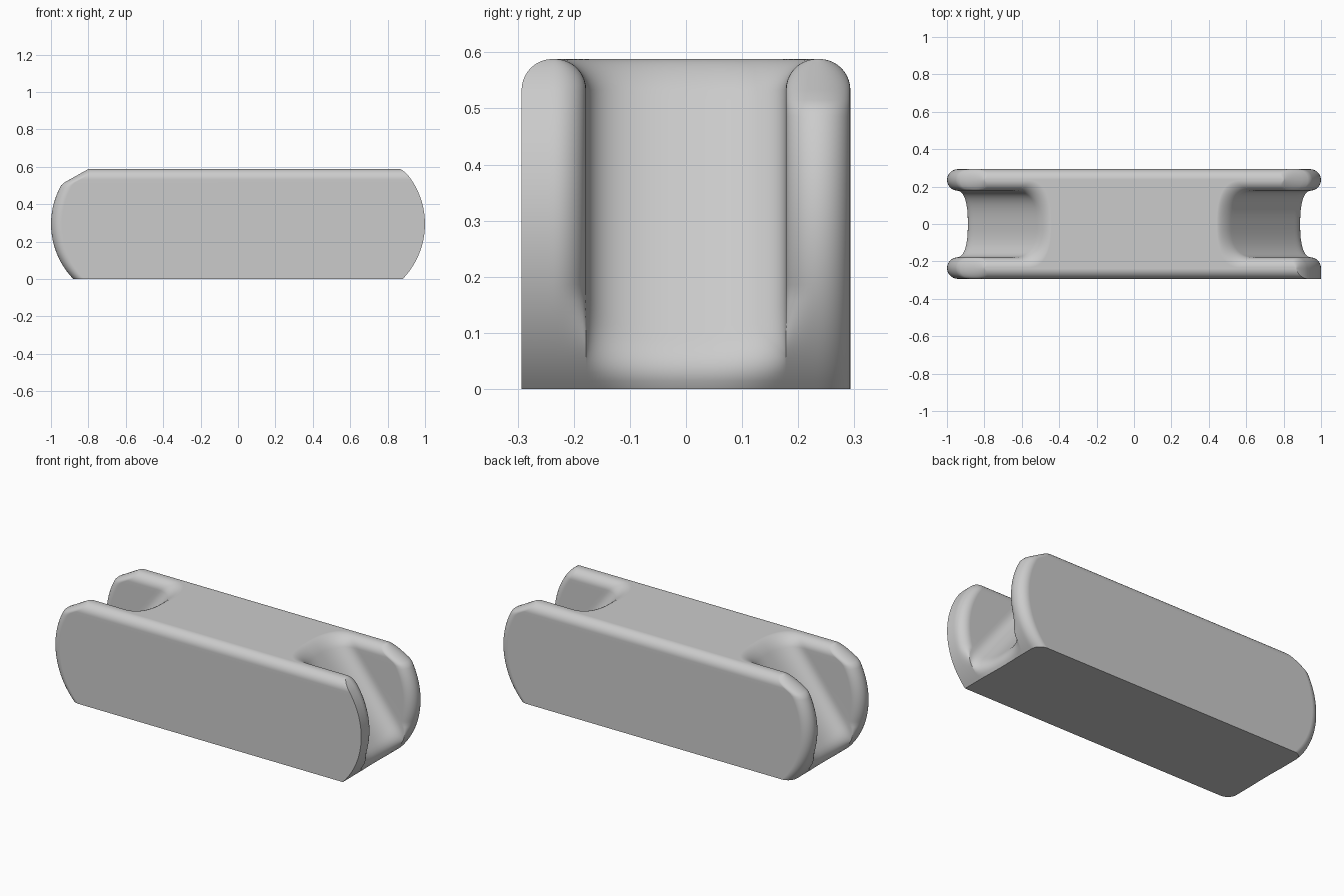
import bpy, bmesh
from math import sin, cos, pi, sqrt

cube = bpy.data.objects.get("Cube")
if cube:
    bpy.data.objects.remove(cube, do_unlink=True)

TOP = 0.588          # overall height
PRONG_Y = 0.2355     # centre line of each prong
PRONG_HALF = 0.0575  # half thickness of each prong
ROUND = 0.055        # top edge radius
STEPS = 10


def arc_end(z):
    """Bulging end face of the block."""
    return 0.577 + sqrt(0.1786 - (z - TOP / 2) ** 2)


def soft_min(a, b, k=0.08):
    h = max(k - abs(a - b), 0) / k
    return min(a, b) - h * h * k / 4


def half_end(sx, sy, z, inset):
    """Outline of one prong, from its outer side to the middle of the slot."""
    square = sx > 0 and sy < 0
    full = arc_end(z)
    tip = full
    if square:
        tip -= 0.015 * (inset / ROUND)
    else:
        tip = min(full, 0.80 + 0.13 * (TOP - z) / 0.073)
    r = PRONG_HALF - inset
    floor = 0.475 + 0.78 * (TOP - z) - 0.6 * inset
    depth = 0.13
    crease = soft_min(floor + depth, full)
    inner = min(r, max(tip - crease, 0))
    pts = []
    # outer corner of the prong
    for i in range(STEPS, 0, -1):
        a = i / STEPS * pi / 2
        x = tip if square else tip - r * (1 - cos(a))
        pts.append((x, PRONG_Y + r * sin(a)))
    # inner corner, fading out as the slot floor meets the end
    for i in range(STEPS + 1):
        a = i / STEPS * pi / 2
        pts.append((tip - inner * (1 - cos(a)), PRONG_Y - r * sin(a)))
    # rounded trough of the slot
    width = PRONG_Y - r
    for i in range(17):
        a = i / 16 * pi / 2
        x = floor + depth * (1 - sin(a) ** 0.8)
        y = width * max(cos(a), 0) ** 0.8 if i < 16 else 0
        pts.append((min(soft_min(x, full), tip), y))
    return [(sx * x, sy * y, z) for x, y in pts]


def outline(z, inset):
    ring = []
    for sx in (1, -1):
        ring += half_end(sx, -sx, z, inset)
        ring += half_end(sx, sx, z, inset)[-2::-1]
    return ring


# heights of the stacked outlines: straight part, then the rounded top
levels = [(0.515 * i / 36, 0) for i in range(37)]
for i in range(11):
    a = i / 10 * pi / 2
    levels.append((TOP - ROUND + ROUND * sin(a), ROUND * (1 - cos(a))))

bm = bmesh.new()
rings = [[bm.verts.new(p) for p in outline(z, t)] for z, t in levels]
count = len(rings[0])
for low, high in zip(rings, rings[1:]):
    for i in range(count):
        j = (i + 1) % count
        bm.faces.new((low[i], low[j], high[j], high[i]))
bm.faces.new(rings[0][::-1])
bm.faces.new(rings[-1])
bmesh.ops.remove_doubles(bm, verts=bm.verts, dist=0.00005)
bmesh.ops.recalc_face_normals(bm, faces=bm.faces)

mesh = bpy.data.meshes.new("slotted_block")
bm.to_mesh(mesh)
bm.free()
block = bpy.data.objects.new("slotted_block", mesh)
bpy.context.collection.objects.link(block)

# plain grey
grey = bpy.data.materials.new("light_grey")
grey.use_nodes = True
colour = (0.6, 0.6, 0.6, 1)
grey.diffuse_color = colour
grey.node_tree.nodes["Principled BSDF"].inputs["Base Color"].default_value = colour
mesh.materials.append(grey)

# smooth rounds, crisp bottom edges
bpy.ops.object.select_all(action="DESELECT")
block.select_set(True)
bpy.context.view_layer.objects.active = block
bpy.ops.object.shade_smooth_by_angle(angle=0.7)
weighted = block.modifiers.new("even_shading", "WEIGHTED_NORMAL")
weighted.keep_sharp = True
